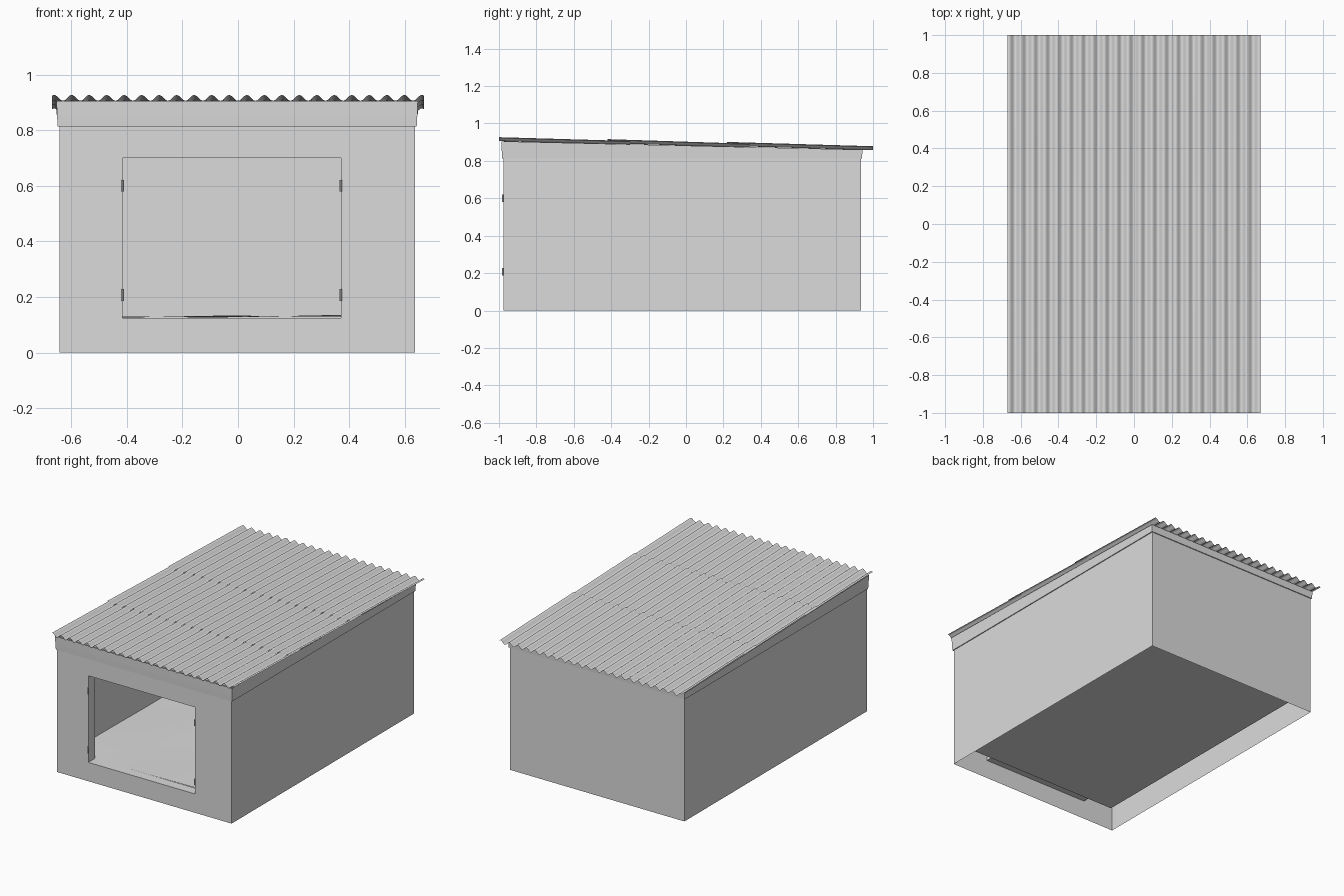
import bpy, bmesh, math

if "Cube" in bpy.data.objects:
    bpy.data.objects.remove(bpy.data.objects["Cube"])

grey = bpy.data.materials.new("light_grey")
grey.diffuse_color = (0.71, 0.71, 0.71, 1)
grey.use_nodes = True
grey.node_tree.nodes["Principled BSDF"].inputs["Base Color"].default_value = grey.diffuse_color

# Main dimensions
X0, X1, Y0, Y1 = -0.643, 0.637, -0.977, 0.935     # wall footprint
DX0, DX1, DZ0, DZ1 = -0.415, 0.37, 0.125, 0.70    # front opening
FLOOR_Z, SLOPE, AMP, PITCH = 0.11, -0.0232, 0.0105, 0.063
WALL = 0.06                                       # wall thickness


def roof_mid(y):
    return 0.892 + SLOPE * y


def wall_top(y):
    return roof_mid(y) - AMP


def make(name, faces, smooth=False):
    """Build an object from a list of polygons given as point lists."""
    bm = bmesh.new()
    for pts in faces:
        bm.faces.new([bm.verts.new(p) for p in pts])
    bmesh.ops.remove_doubles(bm, verts=bm.verts, dist=1e-5)
    me = bpy.data.meshes.new(name)
    bm.to_mesh(me)
    bm.free()
    me.materials.append(grey)
    if smooth:
        me.polygons.foreach_set("use_smooth", [True] * len(me.polygons))
    ob = bpy.data.objects.new(name, me)
    bpy.context.collection.objects.link(ob)
    return ob


def wall_shell(prefix, inset, z0, inward):
    """Four walls, the front one cut by the opening."""
    xa, xb, ya, yb = X0 + inset, X1 - inset, Y0 + inset, Y1 - inset
    ft, bt = wall_top(ya), wall_top(yb)

    def rect(x0, x1, za, zb):
        return [(x0, ya, za), (x1, ya, za), (x1, ya, zb), (x0, ya, zb)]

    parts = {
        "front_wall": [rect(xa, DX0, z0, ft), rect(DX1, xb, z0, ft),
                       rect(DX0, DX1, DZ1, ft), rect(DX0, DX1, z0, DZ0)],
        "right_wall": [[(xb, ya, z0), (xb, yb, z0), (xb, yb, bt), (xb, ya, ft)]],
        "left_wall": [[(xa, yb, z0), (xa, ya, z0), (xa, ya, ft), (xa, yb, bt)]],
        "back_wall": [[(xb, yb, z0), (xa, yb, z0), (xa, yb, bt), (xb, yb, bt)]],
    }
    for name, faces in parts.items():
        make(prefix + name, [f[::-1] for f in faces] if inward else faces)


# Outer walls down to the ground, inner walls standing on the floor
wall_shell("outer_", 0, 0, False)
wall_shell("inner_", WALL, FLOOR_Z, True)

# Raised floor slab
fx0, fx1, fy0, fy1 = X0 + WALL, X1 - WALL, Y0 + WALL, Y1 - WALL
make("floor_slab", [[(fx0, fy0, FLOOR_Z), (fx1, fy0, FLOOR_Z),
                     (fx1, fy1, FLOOR_Z), (fx0, fy1, FLOOR_Z)]])

# Slightly uneven bedding on the slab
NX, NY = 14, 20


def bedding(i, j):
    x, y = fx0 + (fx1 - fx0) * i / NX, fy0 + (fy1 - fy0) * j / NY
    return (x, y, 0.13 + 0.006 * x + 0.003 * math.sin(7 * x + 2) * math.cos(5 * y))


make("bedding", [[bedding(i, j), bedding(i + 1, j), bedding(i + 1, j + 1), bedding(i, j + 1)]
                 for i in range(NX) for j in range(NY)], smooth=True)

# Opening lining
corners = [(DX0, DZ0), (DX0, DZ1), (DX1, DZ1), (DX1, DZ0)]
lining = []
for i in range(4):
    (xa, za), (xb, zb) = corners[i], corners[(i + 1) % 4]
    lining.append([(xa, Y0, za), (xb, Y0, zb), (xb, Y0 + 0.068, zb), (xa, Y0 + 0.068, za)])
make("opening_lining", lining)


# Fascia band under the roof, flaring slightly at the top
def ring(offset, z=None):
    pts = [(X0 - offset, Y0 - offset), (X1 + offset, Y0 - offset),
           (X1 + offset, Y1 + offset), (X0 - offset, Y1 + offset)]
    return [(x, y, wall_top(y) if z is None else z) for x, y in pts]


rings = [ring(0, 0.813), ring(0.006, 0.813), ring(0.008, 0.85), ring(0.010)]
make("fascia", [[a[i], a[(i + 1) % 4], b[(i + 1) % 4], b[i]]
                for a, b in zip(rings, rings[1:]) for i in range(4)])

# Corrugated roof in three sheets, each front end lapping over the next sheet
STEPS, HALF = 212, 0.67


def profile(y, lift):
    xs = [-HALF + 2 * HALF * i / STEPS for i in range(STEPS + 1)]
    return [(x, y, roof_mid(y) + lift - AMP * math.cos(2 * math.pi * x / PITCH)) for x in xs]


for name, ya, yb, la, lb in [("roof_sheet_front", -1.0, -0.30, 0.001, -0.003),
                             ("roof_sheet_middle", -0.42, 0.34, 0.004, -0.003),
                             ("roof_sheet_back", 0.22, 1.0, 0.004, -0.001)]:
    a, b = profile(ya, la), profile(yb, lb)
    make(name, [[a[i], a[i + 1], b[i + 1], b[i]] for i in range(STEPS)], smooth=True)

# Hinge barrels on both jambs
for side, x in (("left", DX0), ("right", DX1)):
    for level, z in (("lower", 0.207), ("upper", 0.60)):
        bm = bmesh.new()
        bmesh.ops.create_cone(bm, cap_ends=True, segments=10, radius1=0.0045,
                              radius2=0.0045, depth=0.042)
        bmesh.ops.translate(bm, verts=bm.verts, vec=(x, Y0 - 0.003, z))
        me = bpy.data.meshes.new(f"hinge_{side}_{level}")
        bm.to_mesh(me)
        bm.free()
        me.materials.append(grey)
        bpy.context.collection.objects.link(bpy.data.objects.new(me.name, me))
